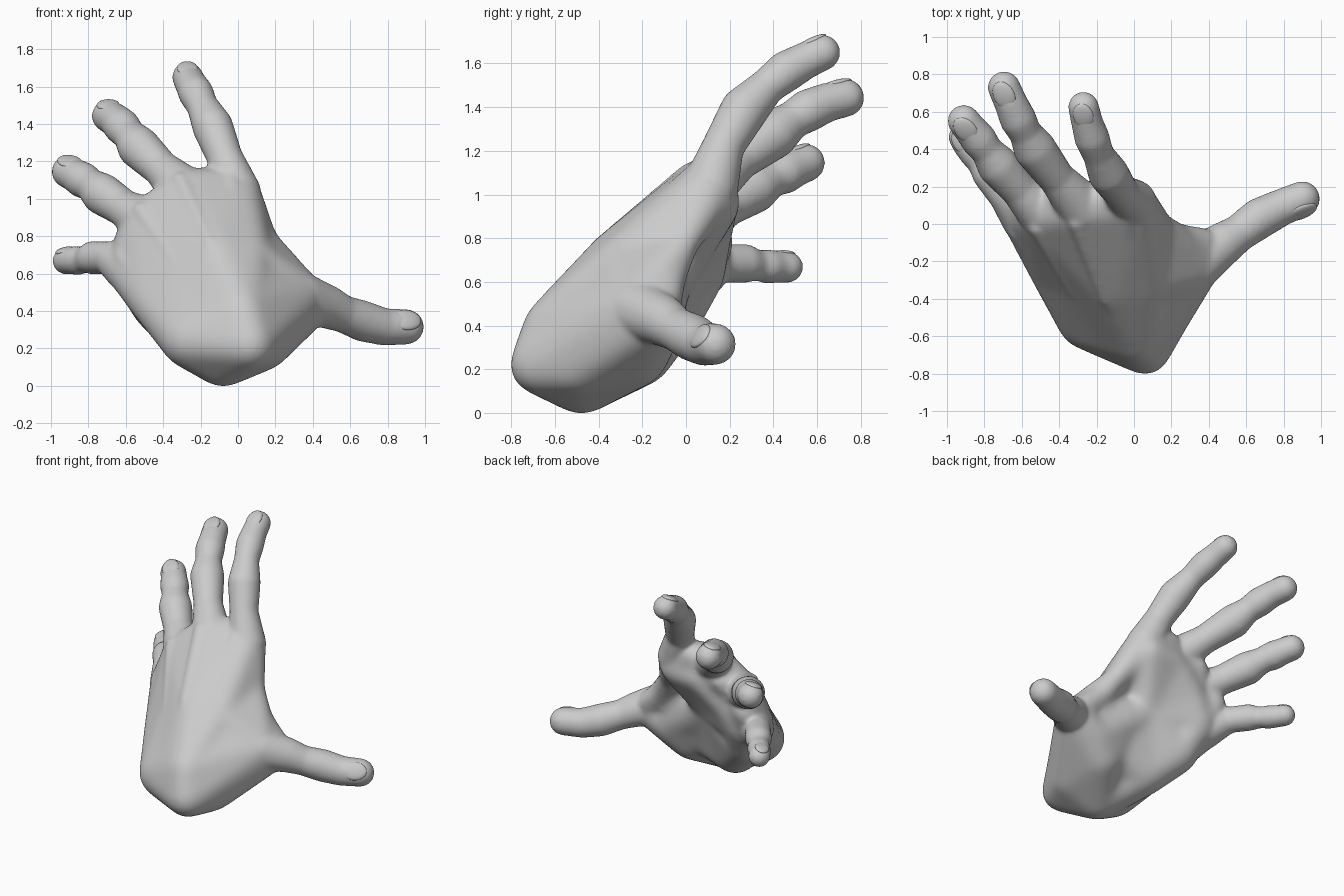
import bpy, bmesh
from mathutils import Vector, Matrix

if "Cube" in bpy.data.objects:
    bpy.data.objects.remove(bpy.data.objects["Cube"])

BACK = Vector((-0.36, -0.68, 0.64)).normalized()   # direction the back of the hand faces
palm = bmesh.new()
skin = bmesh.new()


def hull(*balls, into=None):
    """Convex skin around balls given as (x, y, z, radius)."""
    tmp = bmesh.new()
    for x, y, z, r in balls:
        bmesh.ops.create_icosphere(tmp, subdivisions=3, radius=r, matrix=Matrix.Translation((x, y, z)))
    res = bmesh.ops.convex_hull(tmp, input=tmp.verts)
    junk = {g for g in res["geom_interior"] + res["geom_unused"] if isinstance(g, bmesh.types.BMVert)}
    bmesh.ops.delete(tmp, geom=list(junk), context='VERTS')
    me = bpy.data.meshes.new("tmp")
    tmp.to_mesh(me)
    tmp.free()
    (into or palm).from_mesh(me)
    bpy.data.meshes.remove(me)


def chain(balls, into=None):
    for a, b in zip(balls, balls[1:]):
        hull(a, b, into=into)


def shift(ball, d, r):
    p = Vector(ball[:3]) + BACK * d
    return (*p, r)


def fused(name, bm, size, rounds):
    """Object whose overlapping parts are melted into one smooth skin."""
    me = bpy.data.meshes.new(name)
    bm.to_mesh(me)
    bm.free()
    ob = bpy.data.objects.new(name, me)
    bpy.context.collection.objects.link(ob)
    rm = ob.modifiers.new("fuse", 'REMESH')
    rm.mode = 'VOXEL'
    rm.voxel_size = size
    rm.use_smooth_shade = True
    sm = ob.modifiers.new("soften", 'SMOOTH')
    sm.factor = 0.5
    sm.iterations = rounds
    return ob


# finger joints from knuckle to tip
index = [(-.005, 0.11, 1.03, .13), (-.07, .17, 1.22, .096), (-.135, .265, 1.385, .11),
         (-.19, .37, 1.495, .084), (-.225, .46, 1.565, .095), (-.25, .54, 1.61, .086), (-.27, .625, 1.65, .083)]
middle = [(-.27, .08, 1.03, .135), (-.41, .24, 1.16, .098), (-.53, .40, 1.275, .115),
          (-.58, .485, 1.34, .087), (-.62, .56, 1.385, .099), (-.655, .64, 1.42, .09), (-.695, .73, 1.443, .088)]
ring = [(-.48, .05, .87, .135), (-.61, .18, .95, .10), (-.725, .31, 1.025, .113),
        (-.785, .39, 1.075, .086), (-.83, .45, 1.10, .098), (-.87, .50, 1.125, .09), (-.91, .55, 1.145, .088)]
pinky = [(-.58, .03, .62, .13), (-.69, .15, .685, .088), (-.775, .265, .685, .09),
         (-.82, .325, .675, .07), (-.855, .375, .67, .079), (-.895, .42, .67, .074), (-.92, .465, .668, .073)]
thumb = [(.18, -.48, .33, .13), (.32, -.22, .47, .145), (.47, -.11, .425, .118), (.56, -.05, .385, .10),
         (.67, .03, .345, .11), (.78, .085, .315, .1), (.90, .135, .315, .095)]
fingers = [index, middle, ring, pinky]
for f in fingers + [thumb]:
    chain(f[1 if f is thumb else 0:], into=skin)

# wrist block
w_back = (.06, -.67, .22, .14)
w_top = (.02, -.61, .39, .14)
w_out = (-.25, -.51, .25, .165)
w_low = (-.08, -.48, .145, .155)
w_in = (.14, -.49, .22, .14)
hull(w_back, w_top, w_out, w_low, w_in, thumb[0])

# palm panels between neighbouring metacarpals
mids = [(.05, -.30, .66, .14), (-.11, -.32, .69, .145), (-.28, -.28, .57, .145), (-.42, -.24, .435, .145)]
roots = [w_top, w_top, (-.1, -.56, .34, .15), w_out]
for i in range(3):
    hull(roots[i], roots[i + 1], mids[i], mids[i + 1])
    hull(mids[i], mids[i + 1], fingers[i][0], fingers[i + 1][0])
hull(w_low, w_in, mids[0], mids[2])

# webs at the finger roots and the filled hollow of the palm
webs = [(-.15, .15, 1.09, .085), (-.41, .16, .97, .085), (-.58, .14, .78, .085)]
for i, w in enumerate(webs):
    hull(fingers[i][0], fingers[i + 1][0], w)
hollow = (-.15, -.07, .63, .11)
pads = [(-.02, .14, .96, .11), (-.23, .13, .94, .11), (-.40, .10, .79, .11), (-.5, .06, .63, .12)]
for a, b in zip(pads, pads[1:]):
    hull(a, b, hollow)

# heel of the palm on the outer side
heel = [w_low, (-.25, -.22, .28, .165), (-.43, -.08, .44, .15), pads[3]]
chain(heel)
hull(heel[1], heel[2], hollow, mids[2])

# thumb muscle
muscle = [(.08, -.42, .24, .155), (.11, -.24, .275, .165), (.22, -.18, .365, .15), (.36, -.16, .42, .13)]
inner = (.0, -.22, .34, .14)
hull(w_in, w_low, *muscle[:2], inner)
hull(w_in, thumb[0], *muscle[1:], thumb[1])
hull(muscle[1], muscle[2], inner, (.04, -.14, .45, .12), thumb[1])
hull(inner, heel[1], hollow)
hull(muscle[2], thumb[1], (.04, -.14, .45, .12), hollow)

# web between thumb and index finger
hull(thumb[0], thumb[1], (.06, -.28, .64, .13), w_top)
web = [(.39, -.11, .48, .09), (.23, -.06, .63, .07), (.14, -.01, .78, .075)]
hull(thumb[1], web[1], mids[0], web[2])
hull(web[2], mids[0], index[0], (.03, .09, .95, .1))
hull(web[0], web[1], thumb[1])

# melt the palm first, then add it to the fingers
soft_palm = fused("palm_core", palm, 0.016, 40)
bpy.context.view_layer.update()
melted = bpy.data.meshes.new_from_object(soft_palm.evaluated_get(bpy.context.evaluated_depsgraph_get()))
skin.from_mesh(melted)
bpy.data.objects.remove(soft_palm)

# tendons along the back
for f, m, off in zip(fingers, mids, (.03, 0, -.05, -.1)):
    start = (w_top[0] + off, w_top[1] - off * .5, w_top[2], 0)
    chain([shift(start, .07, .04), shift(m, .115, .036), shift(f[0], .1, .05)], into=skin)

hand = fused("hand", skin, 0.013, 12)


# finger nails
def nail(name, joints, up, width):
    tip, prev = Vector(joints[-1][:3]), Vector(joints[-2][:3])
    d = (tip - prev).normalized()
    n = (up - d * up.dot(d)).normalized()
    side = d.cross(n)
    r = joints[-1][3]
    rot = Matrix((side, d, n)).transposed().to_4x4()
    bm = bmesh.new()
    bmesh.ops.create_uvsphere(bm, u_segments=24, v_segments=12, radius=1,
                              matrix=Matrix.Translation(tip + n * r * .78 - d * r * .3) @ rot
                              @ Matrix.Diagonal((width, width * 1.4, r * .24, 1)))
    for face in bm.faces:
        face.smooth = True
    me = bpy.data.meshes.new(name)
    bm.to_mesh(me)
    bm.free()
    bpy.context.collection.objects.link(bpy.data.objects.new(name, me))


for name, f in zip(("index", "middle", "ring", "pinky"), fingers):
    nail(name + "_nail", f, Vector((-.1, -.4, .9)), f[-1][3] * .66)
nail("thumb_nail", thumb, Vector((.1, -.8, .45)), .062)
